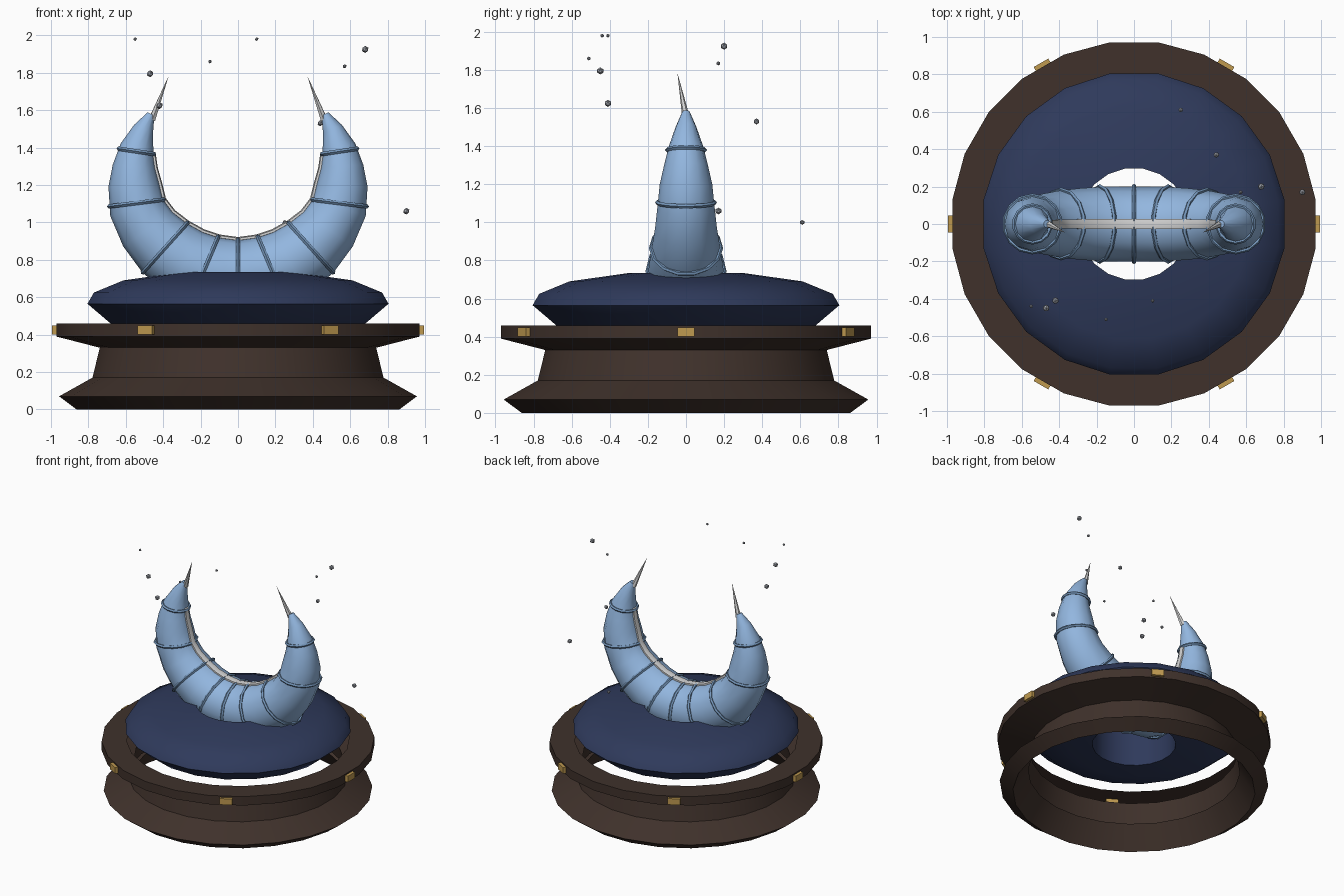
import bpy, math
from mathutils import Vector
from math import sin, cos, pi

if "Cube" in bpy.data.objects:
    bpy.data.objects.remove(bpy.data.objects["Cube"])


def material(name, rgb):
    m = bpy.data.materials.new(name)
    m.diffuse_color = (*rgb, 1)
    m.use_nodes = True
    m.node_tree.nodes["Principled BSDF"].inputs["Base Color"].default_value = m.diffuse_color
    return m


WOOD = material("dark wood", (0.050, 0.031, 0.024))
CLOTH = material("navy cloth", (0.028, 0.042, 0.105))
BLUE = material("light blue", (0.29, 0.47, 0.74))
BAND = material("band blue", (0.18, 0.31, 0.50))
GREY = material("pale grey", (0.66, 0.66, 0.66))
STONE = material("stone grey", (0.35, 0.37, 0.41))
GOLD = material("gold", (0.52, 0.32, 0.08))


def finish(ob, name, mat, angle=40):
    ob.name = name
    ob.data.materials.append(mat)
    bpy.ops.object.select_all(action='DESELECT')
    ob.select_set(True)
    bpy.context.view_layer.objects.active = ob
    if angle:
        bpy.ops.object.shade_smooth_by_angle(angle=math.radians(angle))
    return ob


def from_rings(name, rings, mat, closed=False, caps=False, angle=40):
    """Skin a list of equal vertex rings."""
    n = len(rings[0])
    verts = [v for r in rings for v in r]
    faces = []
    for i in range(len(rings) if closed else len(rings) - 1):
        a, b = i * n, ((i + 1) % len(rings)) * n
        for j in range(n):
            k = (j + 1) % n
            faces.append((a + j, a + k, b + k, b + j))
    if caps:
        faces.append(tuple(reversed(range(n))))
        faces.append(tuple(range(len(verts) - n, len(verts))))
    me = bpy.data.meshes.new(name)
    me.from_pydata(verts, [], faces)
    ob = bpy.data.objects.new(name, me)
    bpy.context.collection.objects.link(ob)
    return finish(ob, name, mat, angle)


def lathe(name, profile, n, mat, closed=False):
    rings = [[(r * cos((j + .5) * 2 * pi / n), r * sin((j + .5) * 2 * pi / n), z)
              for j in range(n)] for r, z in profile]
    return from_rings(name, rings, mat, closed)


# stand: open shell with flared foot, waist and flat rim
lathe("stand", [(.76, .17), (.87, 0), (.965, .07), (.785, .17), (.745, .33),
                (.98, .39), (.98, .46), (.80, .46)], 24, WOOD)

# cushion with a hole through the middle
lathe("cushion", [(.30, .39), (.5, .41), (.69, .46), (.815, .565),
                  (.78, .625), (.62, .69), (.30, .735)], 20, CLOTH, True)

# gold studs around the rim
for k in range(6):
    a = k * pi / 3
    bpy.ops.mesh.primitive_cube_add(size=1, location=(.945 * cos(a), .945 * sin(a), .425),
                                    rotation=(0, 0, a))
    ob = bpy.context.object
    ob.scale = (.10, .09, .048)
    finish(ob, f"stud_{k + 1}", GOLD, 0)

# crescent path (x, z, radius) for one half, mirrored to the other
half = [(0, .71, .2), (.15, .73, .2), (.28, .785, .192), (.39, .865, .18),
        (.48, .965, .163), (.54, 1.08, .15), (.555, 1.2, .138), (.555, 1.3, .115),
        (.54, 1.4, .09), (.505, 1.5, .055), (.465, 1.58, .02)]
path = [(-x, z, r) for x, z, r in half[:0:-1]] + half
MID = len(half) - 1
Y = Vector((0, 1, 0))


def frame(t):
    """Centre, tangent, inward normal and radius at path position t."""
    i = min(int(t), len(path) - 2)
    f = t - i
    p, q = path[i], path[i + 1]
    x, z, r = [u + (v - u) * f for u, v in zip(p, q)]
    a, b = path[max(0, math.ceil(t) - 1)], path[min(len(path) - 1, int(t) + 1)]
    tan = Vector((b[0] - a[0], 0, b[1] - a[1])).normalized()
    return Vector((x, 0, z)), tan, tan.cross(Y) * -1, r


def sweep(name, ts, mat, sides, size, lift=0.0):
    rings = []
    for t in ts:
        c, tan, n, r = frame(t)
        n = -n if n.dot(Vector((0, 0, 1.25)) - c) < 0 else n
        c = c + n * r * lift
        w, h = size(r)
        rings.append([c + n * h * cos(j * 2 * pi / sides) - Y * w * sin(j * 2 * pi / sides)
                      for j in range(sides)])
    ob = from_rings(name, rings, mat, caps=True)
    # make the normals face outwards
    bpy.ops.object.mode_set(mode='EDIT')
    bpy.ops.mesh.select_all(action='SELECT')
    bpy.ops.mesh.normals_make_consistent(inside=False)
    bpy.ops.object.mode_set(mode='OBJECT')


# crescent body and the pale strip along its inner curve
sweep("crescent", range(len(path)), BLUE, 12, lambda r: (r, r))
sweep("inner_strip", range(2, len(path) - 2), GREY, 6,
      lambda r: (.012 + .1 * r, .012), 1.0)

# raised bands wrapped around the crescent
offsets = [0] + [s * d for d in (1.25, 3, 5.2, 7.8) for s in (-1, 1)]
for k, d in enumerate(offsets):
    c, tan, n, r = frame(MID + d)
    bpy.ops.mesh.primitive_torus_add(major_radius=r + .003, minor_radius=.012,
                                     major_segments=14, minor_segments=5, location=c,
                                     rotation=tan.to_track_quat('Z', 'Y').to_euler())
    finish(bpy.context.object, f"band_{k + 1}", BAND, 60)

# thin spikes on both tips
for side, s in (("left", -1), ("right", 1)):
    a, b = Vector((s * .46, 0, 1.55)), Vector((s * .37, -.045, 1.785))
    bpy.ops.mesh.primitive_cone_add(vertices=6, radius1=.02, radius2=0, depth=(b - a).length,
                                    location=(a + b) / 2,
                                    rotation=(b - a).to_track_quat('Z', 'Y').to_euler())
    finish(bpy.context.object, f"{side}_spike", GREY, 0)

# floating pebbles (x, y, z, radius)
pebbles = [(-.55, -.44, 1.98, .01), (.1, -.41, 1.98, .01), (-.15, -.51, 1.86, .01),
           (-.47, -.45, 1.795, .019), (-.42, -.41, 1.625, .019), (.68, .2, 1.925, .019),
           (.57, .17, 1.835, .011), (.44, .37, 1.53, .016), (.25, .61, 1.0, .013),
           (.9, .17, 1.06, .018)]
for k, (x, y, z, r) in enumerate(pebbles):
    bpy.ops.mesh.primitive_ico_sphere_add(subdivisions=1, radius=r, location=(x, y, z))
    finish(bpy.context.object, f"pebble_{k + 1}", STONE, 0)
